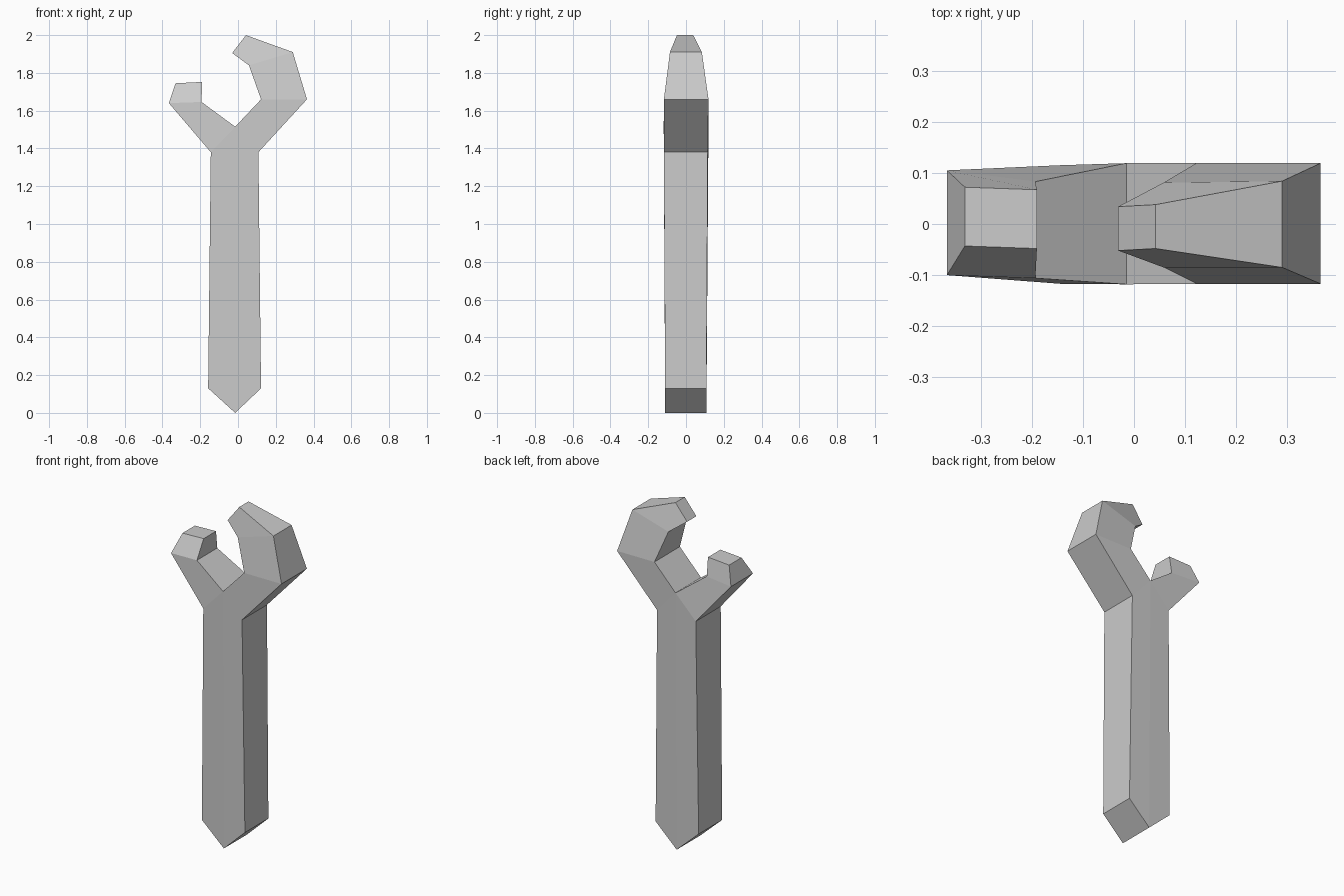
import bpy, bmesh

if "Cube" in bpy.data.objects:
    bpy.data.objects.remove(bpy.data.objects["Cube"])

# Each rung is (outer point, inner point); a point is (x, z, front y, back y)
TIP = (-0.015, 0.0, -0.11, 0.108)
CROTCH = (-0.015, 1.515, -0.118, 0.119)

# Right half of the handle and the tall hooked jaw
right_half = [
    ((0.122, 0.13, -0.11, 0.108), TIP),
    ((0.108, 1.38, -0.117, 0.115), CROTCH),
    ((0.365, 1.66, -0.117, 0.119), (0.122, 1.66, -0.117, 0.119)),
    ((0.29, 1.91, -0.085, 0.084), (0.058, 1.84, -0.085, 0.081)),
    ((0.042, 2.0, -0.048, 0.038), (-0.031, 1.905, -0.052, 0.034)),
]
# Left half of the handle and the short jaw
left_half = [
    ((-0.158, 0.13, -0.11, 0.108), TIP),
    ((-0.144, 1.38, -0.117, 0.115), CROTCH),
    ((-0.366, 1.64, -0.10, 0.105), (-0.193, 1.646, -0.106, 0.083)),
    ((-0.331, 1.745, -0.043, 0.072), (-0.19, 1.752, -0.048, 0.067)),
]

bm = bmesh.new()
cache = {}


def pair(p):
    """Front and back vertices of one outline point."""
    if p not in cache:
        x, z, f, b = p
        cache[p] = (bm.verts.new((x, f, z)), bm.verts.new((x, b, z)))
    return cache[p]


def build(rungs):
    for i, (a, b) in enumerate(zip(rungs, rungs[1:])):
        o1, i1, o2, i2 = pair(a[0]), pair(a[1]), pair(b[0]), pair(b[1])
        for s in (0, 1):
            bm.faces.new((o1[s], o2[s], i2[s], i1[s]))
        bm.faces.new((o1[0], o1[1], o2[1], o2[0]))
        if i > 0:  # the first segment joins the other half
            bm.faces.new((i1[0], i1[1], i2[1], i2[0]))
    for o, n in (rungs[0], rungs[-1]):
        o, n = pair(o), pair(n)
        bm.faces.new((o[0], o[1], n[1], n[0]))


build(right_half)
build(left_half)
bmesh.ops.recalc_face_normals(bm, faces=bm.faces)

# Wrench body
mesh = bpy.data.meshes.new("wrench")
bm.to_mesh(mesh)
bm.free()
bpy.context.collection.objects.link(bpy.data.objects.new("wrench", mesh))
